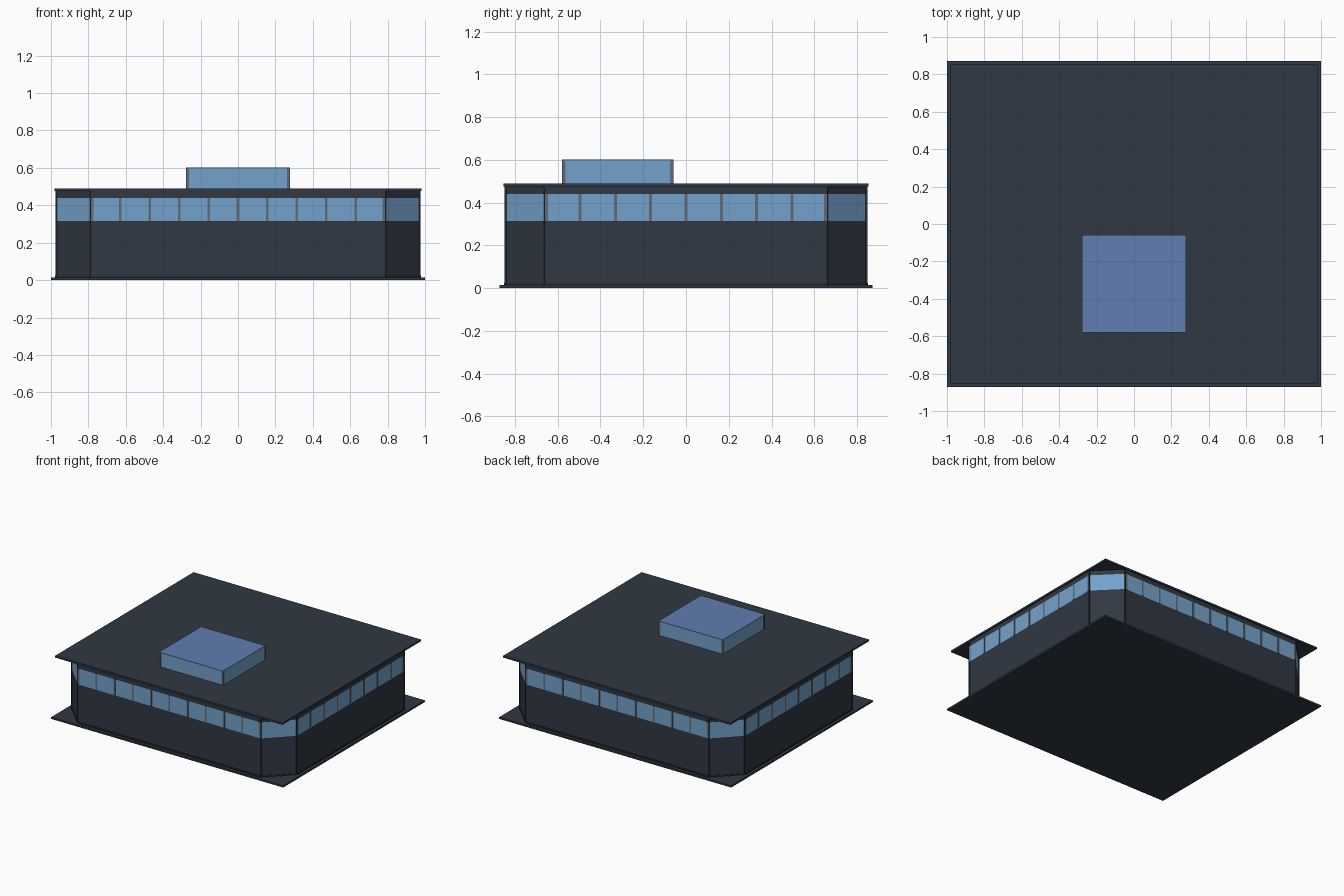
import bpy, bmesh
from mathutils import Vector

if "Cube" in bpy.data.objects:
    bpy.data.objects.remove(bpy.data.objects["Cube"])


def material(name, rgb):
    m = bpy.data.materials.new(name)
    m.diffuse_color = (*rgb, 1)
    m.use_nodes = True
    m.node_tree.nodes["Principled BSDF"].inputs["Base Color"].default_value = m.diffuse_color
    return m


DARK = material("dark slate", (0.030, 0.040, 0.056))
TRIM = material("dark trim", (0.021, 0.027, 0.036))
GLASS = material("window blue", (0.175, 0.365, 0.600))
SKY = material("skylight blue", (0.115, 0.205, 0.440))
GREY = material("mullion grey", (0.120, 0.150, 0.180))


def prism(name, outline, z0, z1, mat):
    """Extrude a counter-clockwise outline from z0 to z1."""
    bm = bmesh.new()
    face = bm.faces.new([bm.verts.new((x, y, z0)) for x, y in outline])
    res = bmesh.ops.extrude_face_region(bm, geom=[face], use_keep_orig=True)
    top = [v for v in res["geom"] if isinstance(v, bmesh.types.BMVert)]
    bmesh.ops.translate(bm, verts=top, vec=(0, 0, z1 - z0))
    bmesh.ops.recalc_face_normals(bm, faces=bm.faces)
    me = bpy.data.meshes.new(name)
    bm.to_mesh(me)
    bm.free()
    me.materials.append(mat)
    ob = bpy.data.objects.new(name, me)
    bpy.context.collection.objects.link(ob)
    return ob


def rect(x0, x1, y0, y1):
    return [(x0, y0), (x1, y0), (x1, y1), (x0, y1)]


def octagon(x, y, cx, cy):
    """Rectangle of half-size x, y whose corners are cut at cx, cy."""
    return [(-cx, -y), (cx, -y), (x, -cy), (x, cy),
            (cx, y), (-cx, y), (-x, cy), (-x, -cy)]


X, Y, CX, CY = 0.972, 0.845, 0.787, 0.66
SILL, HEAD, EAVE, ROOF = 0.315, 0.44, 0.476, 0.49

# Ground slab, skirting, walls, window band, header and flat roof
prism("ground_slab", rect(-1, 1, -0.872, 0.872), 0, 0.014, DARK)
prism("skirting", octagon(X + 0.006, Y + 0.006, CX, CY), 0.014, 0.024, TRIM)
body = octagon(X, Y, CX, CY)
prism("wall", body, 0.014, SILL, DARK)
prism("window_band", body, SILL, HEAD, GLASS)
prism("header", body, HEAD, EAVE, DARK)
prism("roof_slab", rect(-0.98, 0.98, -0.853, 0.853), EAVE, ROOF, DARK)

# Mullions dividing the window band on all four sides
W, P = 0.007, 0.003
for s in (-1, 1):
    for i in range(11):
        x = -CX + 2 * CX * i / 10
        x -= W * ((i == 10) - (i == 0))
        ys = sorted((s * (Y - 0.01), s * (Y + P)))
        prism("mullion_long_side", rect(x - W, x + W, *ys), SILL, HEAD, GREY)
    for i in range(9):
        y = -CY + 2 * CY * i / 8
        y -= W * ((i == 8) - (i == 0))
        xs = sorted((s * (X - 0.01), s * (X + P)))
        prism("mullion_short_side", rect(*xs, y - W, y + W), SILL, HEAD, GREY)

# Slim dark posts where the cut corners meet the straight walls
for sx in (-1, 1):
    for sy in (-1, 1):
        for cx, cy in ((CX, Y - 0.002), (X - 0.002, CY)):
            c = Vector((sx * cx, sy * cy))
            prism("corner_post", rect(c.x - 0.005, c.x + 0.005, c.y - 0.005, c.y + 0.005),
                  0.014, EAVE, TRIM)

# Roof skylight with a bluer lid and grey corner posts
SX, Y0, Y1, TOP = 0.275, -0.577, -0.06, 0.602
prism("skylight_sides", rect(-SX, SX, Y0, Y1), ROOF, TOP - 0.004, GLASS)
prism("skylight_lid", rect(-SX - 0.002, SX + 0.002, Y0 - 0.002, Y1 + 0.002),
      TOP - 0.004, TOP, SKY)
for x in (-SX + 0.006, SX - 0.006):
    for y in (Y0 + 0.006, Y1 - 0.006):
        prism("skylight_post", rect(x - 0.008, x + 0.008, y - 0.008, y + 0.008),
              ROOF, TOP - 0.004, GREY)
